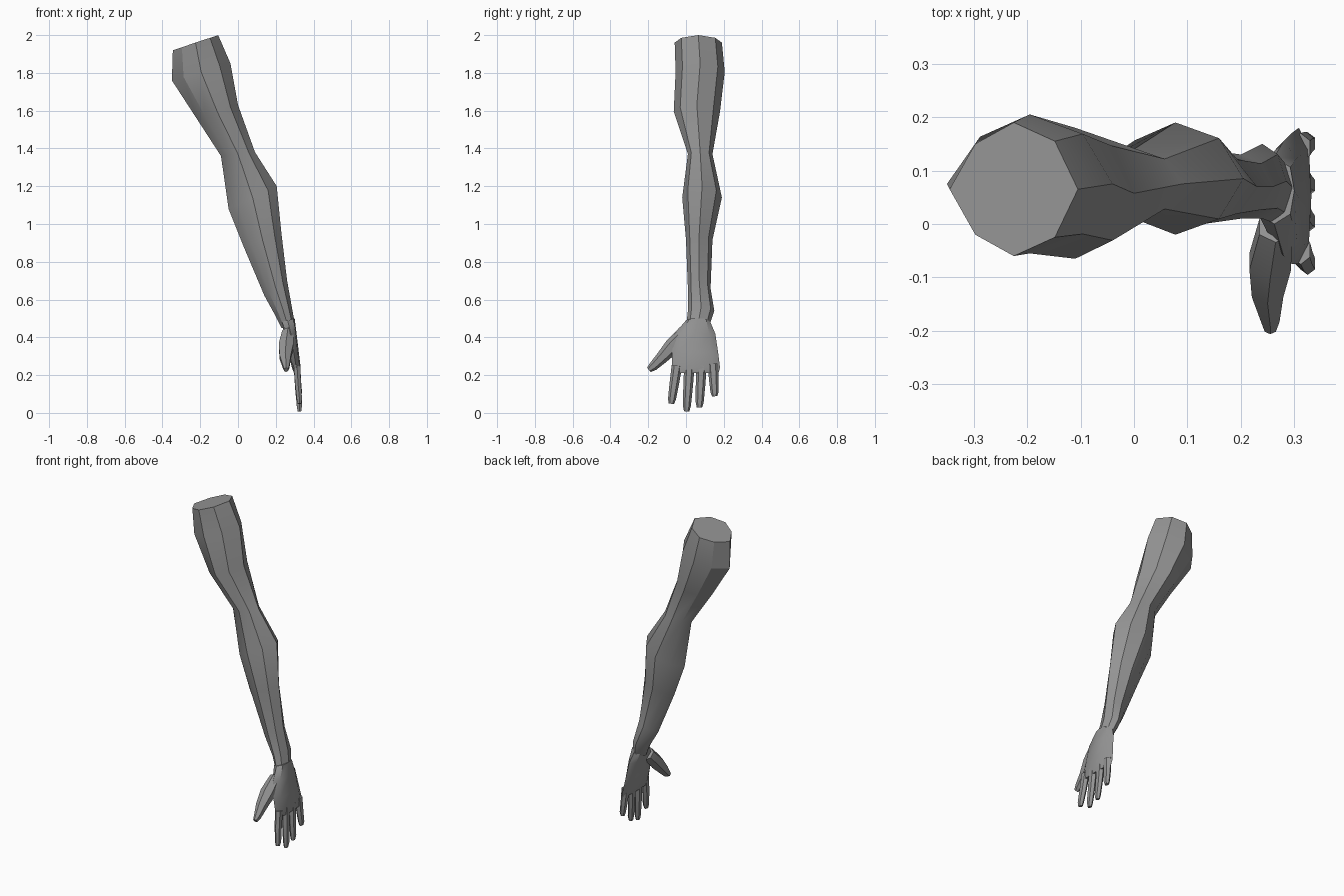
import bpy, bmesh, math
from mathutils import Vector

if "Cube" in bpy.data.objects:
    bpy.data.objects.remove(bpy.data.objects["Cube"])

skin = bpy.data.materials.new("grey skin")
skin.diffuse_color = (0.3, 0.3, 0.3, 1)
skin.use_nodes = True
skin.node_tree.nodes["Principled BSDF"].inputs["Base Color"].default_value = skin.diffuse_color


def loft(name, rings):
    """Skin a list of equal-sized point rings and cap both ends."""
    bm = bmesh.new()
    loops = [[bm.verts.new(p) for p in r] for r in rings]
    n = len(loops[0])
    for a, b in zip(loops, loops[1:]):
        for i in range(n):
            j = (i + 1) % n
            bm.faces.new((a[i], a[j], b[j], b[i]))
    bm.faces.new(loops[0])
    bm.faces.new(loops[-1])
    bmesh.ops.recalc_face_normals(bm, faces=bm.faces)
    me = bpy.data.meshes.new(name)
    bm.to_mesh(me)
    bm.free()
    ob = bpy.data.objects.new(name, me)
    bpy.context.collection.objects.link(ob)
    me.materials.append(skin)
    bpy.ops.object.select_all(action='DESELECT')
    ob.select_set(True)
    bpy.context.view_layer.objects.active = ob
    bpy.ops.object.shade_smooth_by_angle(angle=math.radians(30))
    return ob


def section(xr, zr, xl, zl, y0, y1, shape):
    """Tilted ring from an outer point (xr, zr) to an inner point (xl, zl)."""
    mid, half = (y0 + y1) / 2, (y1 - y0) / 2
    return [Vector((xl + (xr - xl) * t, mid + half * s, zl + (zr - zl) * t))
            for t, s in shape]


# arm: outer x, z, inner x, z, front y, back y
arm_shape = [(1, 0), (.82, -.72), (.5, -1), (.2, -.68),
             (0, 0), (.2, .68), (.5, 1), (.82, .72)]
arm = [(-.105, 2.0, -.345, 1.92, -.06, .19),
       (-.04, 1.85, -.35, 1.76, -.055, .205),
       (0, 1.63, -.22, 1.56, -.065, .18),
       (.09, 1.38, -.09, 1.36, .01, .14),
       (.205, 1.2, -.05, 1.08, -.02, .19),
       (.23, .95, .03, .88, 0, .14),
       (.26, .70, .14, .62, .01, .13),
       (.285, .56, .195, .52, .01, .15),
       (.305, .45, .23, .45, 0, .12)]
loft("arm", [section(*r, arm_shape) for r in arm])

# palm: flatter, boxier rings
palm_shape = [(1, 0), (.9, -.7), (.5, -1), (.1, -.7),
              (0, 0), (.1, .7), (.5, 1), (.9, .7)]
palm = [(.30, .50, .225, .48, .0, .125),
        (.31, .42, .25, .42, -.06, .155),
        (.322, .32, .268, .32, -.075, .17),
        (.332, .24, .285, .24, -.075, .18),
        (.328, .21, .297, .21, -.07, .172)]
loft("palm", [section(*r, palm_shape) for r in palm])


def digit(name, path):
    """Tapered six-sided digit; path rows are x, y, z, x radius, side radius."""
    pts = [Vector(p[:3]) for p in path]
    rings = []
    for k, p in enumerate(path):
        d = pts[min(k + 1, len(pts) - 1)] - pts[max(k - 1, 0)]
        side = Vector((0, -d.z, d.y)).normalized()
        rings.append([pts[k] + Vector((p[3] * math.cos(a), 0, 0)) + side * p[4] * math.sin(a)
                      for a in [math.radians(30 + 60 * i) for i in range(6)]])
    loft(name, rings)


# fingers: base y, z and tip y, z
fingers = {"index_finger": (-.048, .25, -.078, .048),
           "middle_finger": (.018, .25, .003, .008),
           "ring_finger": (.082, .25, .071, .028),
           "little_finger": (.142, .26, .152, .088)}
for name, (yb, zb, yt, zt) in fingers.items():
    rows = []
    for f, x, rx, rs in [(0, .312, .02, .028), (.5, .318, .018, .025),
                         (.88, .325, .016, .021), (1, .325, .011, .014)]:
        rows.append((x, yb + (yt - yb) * f, zb + (zt - zb) * f, rx, rs))
    digit(name, rows)

# thumb
digit("thumb", [(.265, -.005, .425, .035, .04),
                (.255, -.07, .355, .045, .043),
                (.25, -.125, .295, .034, .033),
                (.255, -.175, .245, .02, .024),
                (.255, -.197, .228, .012, .015)])
